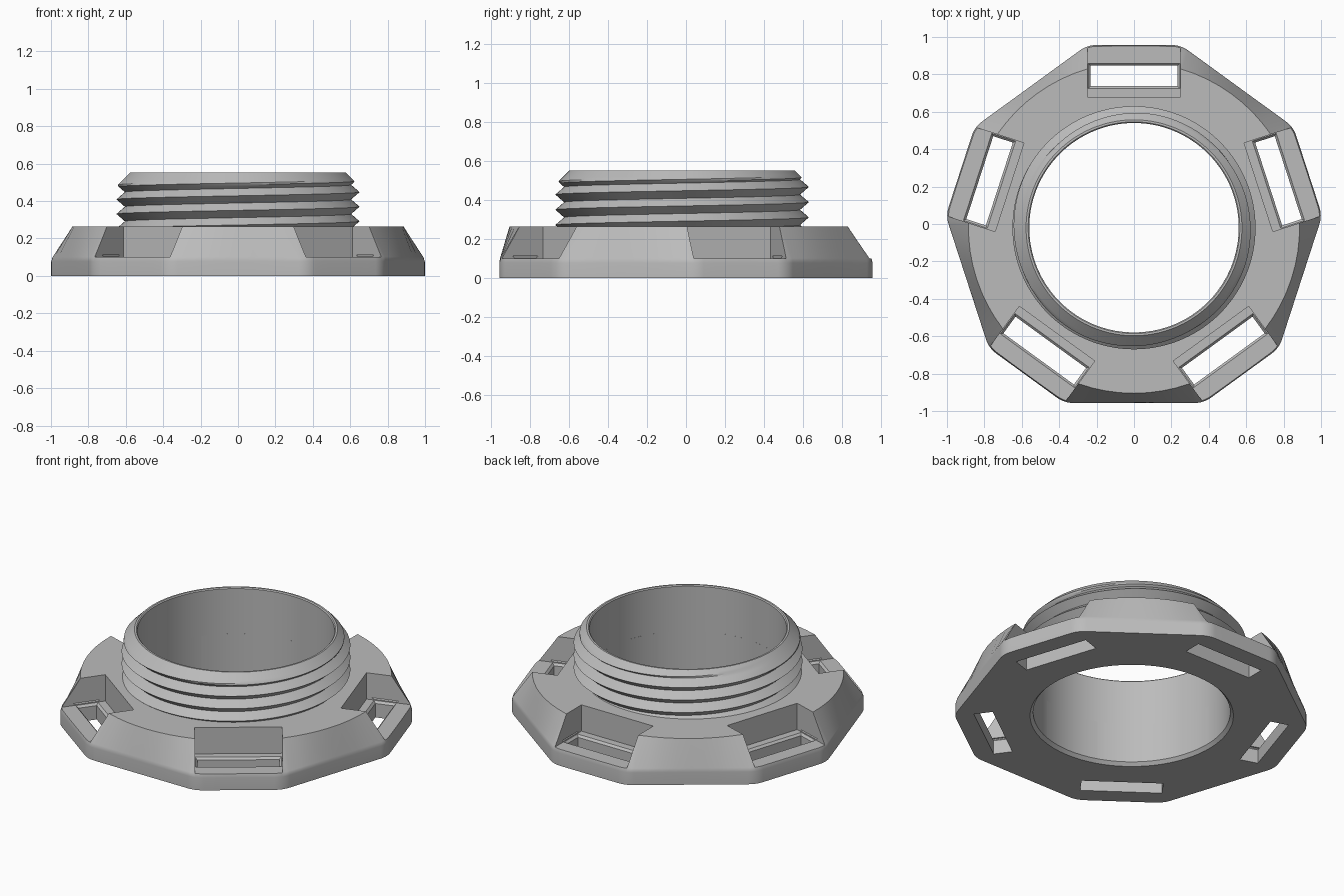
import bpy, bmesh
from math import sin, cos, pi, radians, atan2
from mathutils import Vector, Matrix

cube = bpy.data.objects.get("Cube")
if cube:
    bpy.data.objects.remove(cube, do_unlink=True)

CY = -0.02                      # axis of the ring in y
RIM, TOP, NECK_TOP = 0.09, 0.265, 0.553
BORE, TOP_R = 0.56, 0.885

grey = bpy.data.materials.new("plain grey")
grey.use_nodes = True
grey.diffuse_color = (0.5, 0.5, 0.5, 1)
grey.node_tree.nodes["Principled BSDF"].inputs["Base Color"].default_value = (0.5, 0.5, 0.5, 1)


def make_object(name, bm):
    bmesh.ops.remove_doubles(bm, verts=bm.verts, dist=1e-5)
    bmesh.ops.recalc_face_normals(bm, faces=bm.faces)
    mesh = bpy.data.meshes.new(name)
    bm.to_mesh(mesh)
    bm.free()
    mesh.materials.append(grey)
    obj = bpy.data.objects.new(name, mesh)
    obj.location.y = CY
    bpy.context.collection.objects.link(obj)
    return obj


def bridge_rings(rings, closed=False):
    """Skin a list of equal-length point rings."""
    bm = bmesh.new()
    loops = [[bm.verts.new(p) for p in ring] for ring in rings]
    pairs = list(zip(loops, loops[1:]))
    if closed:
        pairs.append((loops[-1], loops[0]))
    n = len(loops[0])
    for a, b in pairs:
        for i in range(n):
            j = (i + 1) % n
            bm.faces.new((a[i], a[j], b[j], b[i]))
    return bm


def smooth(obj):
    bpy.ops.object.select_all(action='DESELECT')
    obj.select_set(True)
    bpy.context.view_layer.objects.active = obj
    bpy.ops.object.shade_smooth_by_angle(angle=radians(30))


# Flange outline: ten sides of alternating apothem with rounded corners
def flange_outline(fillet=0.15, arc=6, side=8):
    step = pi / 5
    arcs = []
    for k in range(10):
        d1, d2 = (0.977, 0.937) if k % 2 == 0 else (0.937, 0.977)
        a = pi / 2 + k * step
        n, t = Vector((cos(a), sin(a))), Vector((-sin(a), cos(a)))
        u = d1 - fillet
        c = n * u + t * ((d2 - fillet - u * cos(step)) / sin(step))
        arcs.append([c + fillet * Vector((cos(a + step * i / arc), sin(a + step * i / arc)))
                     for i in range(arc + 1)])
    points = []
    for k, pts in enumerate(arcs):
        nxt = arcs[(k + 1) % 10][0]
        points += pts + [pts[-1].lerp(nxt, i / side) for i in range(1, side)]
    return points


outline = flange_outline()


def circle(r, z):
    return [(*(p.normalized() * r), z) for p in outline]


def loft(z):
    """Blend from the ten-sided rim to the round top edge."""
    f = max(0, (z - RIM) / (TOP - RIM))
    return [(*p.lerp(p.normalized() * TOP_R, f), z) for p in outline]


flange = make_object("flange", bridge_rings([
    circle(BORE + 0.018, 0), loft(0), loft(RIM - 0.012), loft(RIM + 0.012), loft(TOP),
    circle(BORE, TOP), circle(BORE, 0.02)], closed=True))


# Strap pockets and slots, repeated five times
def cut(name, r0, r1, half, z0, z1, grow=0.0):
    bm = bmesh.new()
    for k in range(5):
        verts = bmesh.ops.create_cube(bm, size=1)["verts"]
        for v in verts:
            g = grow if v.co.z > 0 else 0
            v.co = Vector(((r0 + r1) / 2 + v.co.x * (r1 - r0 + 2 * g),
                           v.co.y * 2 * (half + g),
                           z0 if v.co.z < 0 else z1))
        bmesh.ops.rotate(bm, verts=verts, matrix=Matrix.Rotation(pi / 2 + k * 2 * pi / 5, 3, 'Z'))
    cutter = make_object(name, bm)
    cutter.hide_render = True
    mod = flange.modifiers.new(name, 'BOOLEAN')
    mod.operation, mod.solver, mod.object = 'DIFFERENCE', 'EXACT', cutter
    bpy.context.view_layer.objects.active = flange
    bpy.ops.object.modifier_apply(modifier=name)
    bpy.data.objects.remove(cutter, do_unlink=True)


cut("pocket_cutter", 0.70, 1.2, 0.249, 0.10, 0.4)
cut("slot_cutter", 0.757, 0.867, 0.233, -0.1, 0.2)
cut("slot_chamfer_cutter", 0.757, 0.867, 0.233, 0.087, 0.113, 0.024)
smooth(flange)
weighted = flange.modifiers.new("weighted_normals", 'WEIGHTED_NORMAL')
weighted.keep_sharp = True

# Threaded neck: rows follow the helix, clipped by the base and the top chamfer
PITCH, ROOT, CREST, ROWS, SEGS = 0.078, 0.605, 0.65, 8, 144


def thread_point(i, row):
    a = 2 * pi * i / SEGS
    z = 0.292 + PITCH * (i / SEGS + row / ROWS)
    z = min(max(z, TOP - 0.015), NECK_TOP)
    phase = ((z - 0.292) / PITCH - i / SEGS) % 1
    r = ROOT + (CREST - ROOT) * abs(1 - 2 * phase)
    r = min(r, 0.577 + (NECK_TOP - z))
    return (r * cos(a), r * sin(a), z)


def neck_circle(r, z):
    return [(r * cos(2 * pi * i / SEGS), r * sin(2 * pi * i / SEGS), z) for i in range(SEGS)]


# The helix climbs one pitch per turn, so each turn joins the row one pitch above
bm = bmesh.new()
for row in range(-2 * ROWS, 4 * ROWS):
    for i in range(SEGS):
        quad = [thread_point(i, row), thread_point(i + 1, row),
                thread_point(i + 1, row + 1), thread_point(i, row + 1)]
        if quad[0][2] == quad[2][2] or max(p[2] for p in quad) - min(p[2] for p in quad) < 1e-6:
            continue
        pts = []
        for p in quad:
            if not any((Vector(p) - Vector(q)).length < 1e-6 for q in pts):
                pts.append(p)
        if len(pts) > 2:
            bm.faces.new([bm.verts.new(p) for p in pts])
neck = make_object("threaded_neck", bm)
smooth(neck)

# Lip and bore wall of the neck
lining = make_object("neck_bore", bridge_rings([
    neck_circle(0.577, NECK_TOP), neck_circle(BORE + 0.006, NECK_TOP),
    neck_circle(BORE, NECK_TOP - 0.006), neck_circle(BORE, TOP)]))
# Open shell: make its faces look toward the axis and up
bm = bmesh.new()
bm.from_mesh(lining.data)
for f in bm.faces:
    c = f.calc_center_median()
    if f.normal.dot(Vector((-c.x, -c.y, 1))) < 0:
        f.normal_flip()
bm.to_mesh(lining.data)
bm.free()
smooth(lining)

# Thread faces look away from the axis
bm = bmesh.new()
bm.from_mesh(neck.data)
for f in bm.faces:
    c = f.calc_center_median()
    if f.normal.dot(Vector((c.x, c.y, 0))) < 0:
        f.normal_flip()
bm.to_mesh(neck.data)
bm.free()
